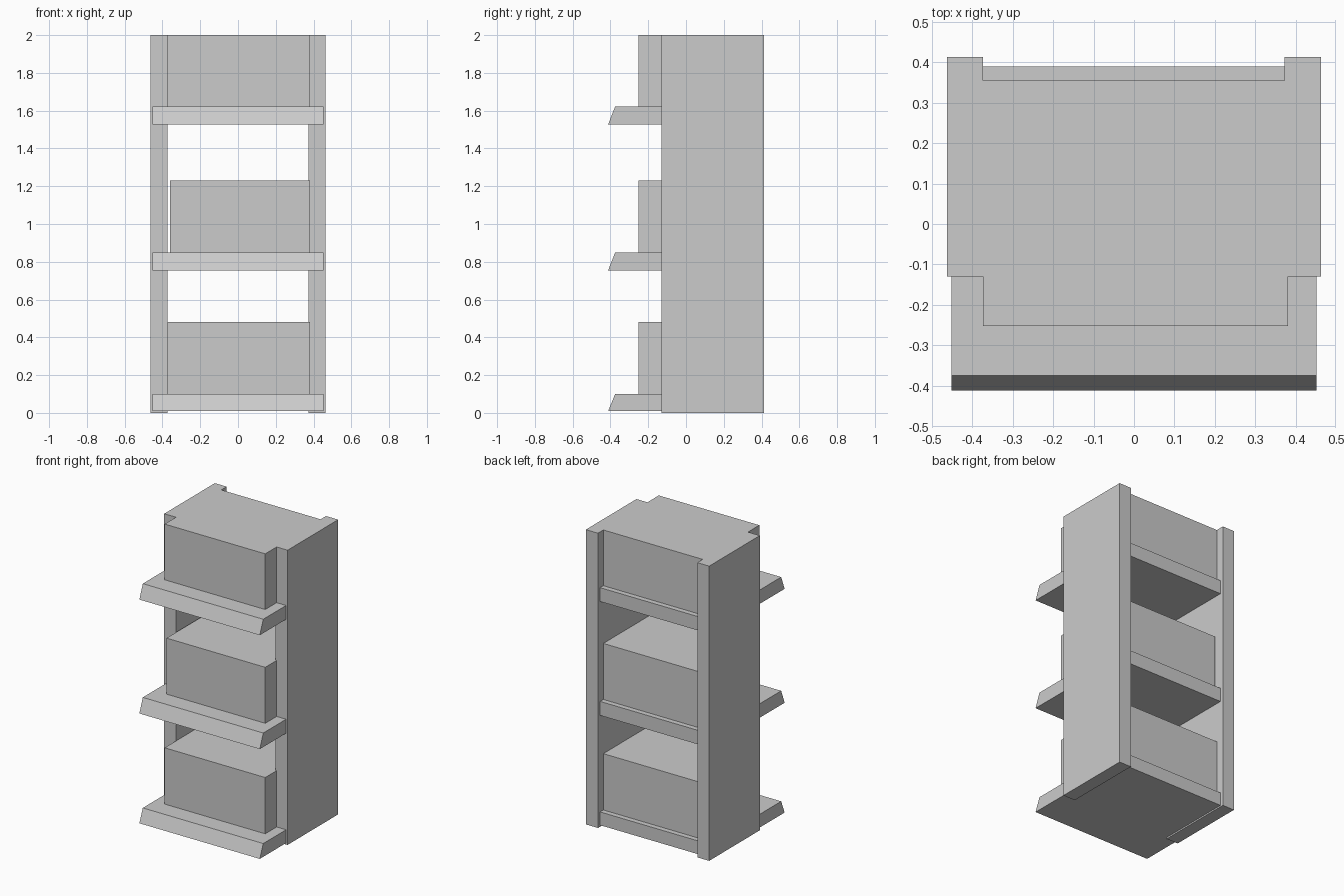
import bpy
import bmesh

cube = bpy.data.objects.get("Cube")
if cube:
    bpy.data.objects.remove(cube, do_unlink=True)

grey = bpy.data.materials.new("plain_grey")
grey.use_nodes = True
GREY = (0.6, 0.6, 0.6, 1)
grey.diffuse_color = GREY
grey.node_tree.nodes["Principled BSDF"].inputs["Base Color"].default_value = GREY


def prism(name, x0, x1, profile):
    """Extrude a (y, z) outline from x0 to x1."""
    bm = bmesh.new()
    face = bm.faces.new([bm.verts.new((x0, y, z)) for y, z in profile])
    ext = bmesh.ops.extrude_face_region(bm, geom=[face])
    moved = [v for v in ext["geom"] if isinstance(v, bmesh.types.BMVert)]
    bmesh.ops.translate(bm, verts=moved, vec=(x1 - x0, 0, 0))
    bmesh.ops.recalc_face_normals(bm, faces=bm.faces)
    mesh = bpy.data.meshes.new(name)
    bm.to_mesh(mesh)
    bm.free()
    mesh.materials.append(grey)
    obj = bpy.data.objects.new(name, mesh)
    bpy.context.collection.objects.link(obj)
    return obj


def box(name, x0, x1, y0, y1, z0, z1):
    return prism(name, x0, x1, [(y0, z0), (y1, z0), (y1, z1), (y0, z1)])


# Upright side panels
box("right_side_panel", -0.463, -0.374, -0.13, 0.413, 0, 2)
box("left_side_panel", 0.372, 0.463, -0.13, 0.413, 0, 2)

# Shelves with a slanted front lip, each carrying a storage box
levels = [
    ("bottom", 0.01, 0.10, 0.482, -0.374),
    ("middle", 0.755, 0.85, 1.23, -0.36),
    ("top", 1.528, 1.622, 2.0, -0.374),
]
for level, low, high, box_top, box_side in levels:
    prism(level + "_shelf", -0.452, 0.452,
          [(-0.412, low), (0.39, low), (0.39, high), (-0.375, high)])
    box(level + "_storage_box", box_side, 0.381, -0.252, 0.355, high, box_top)
